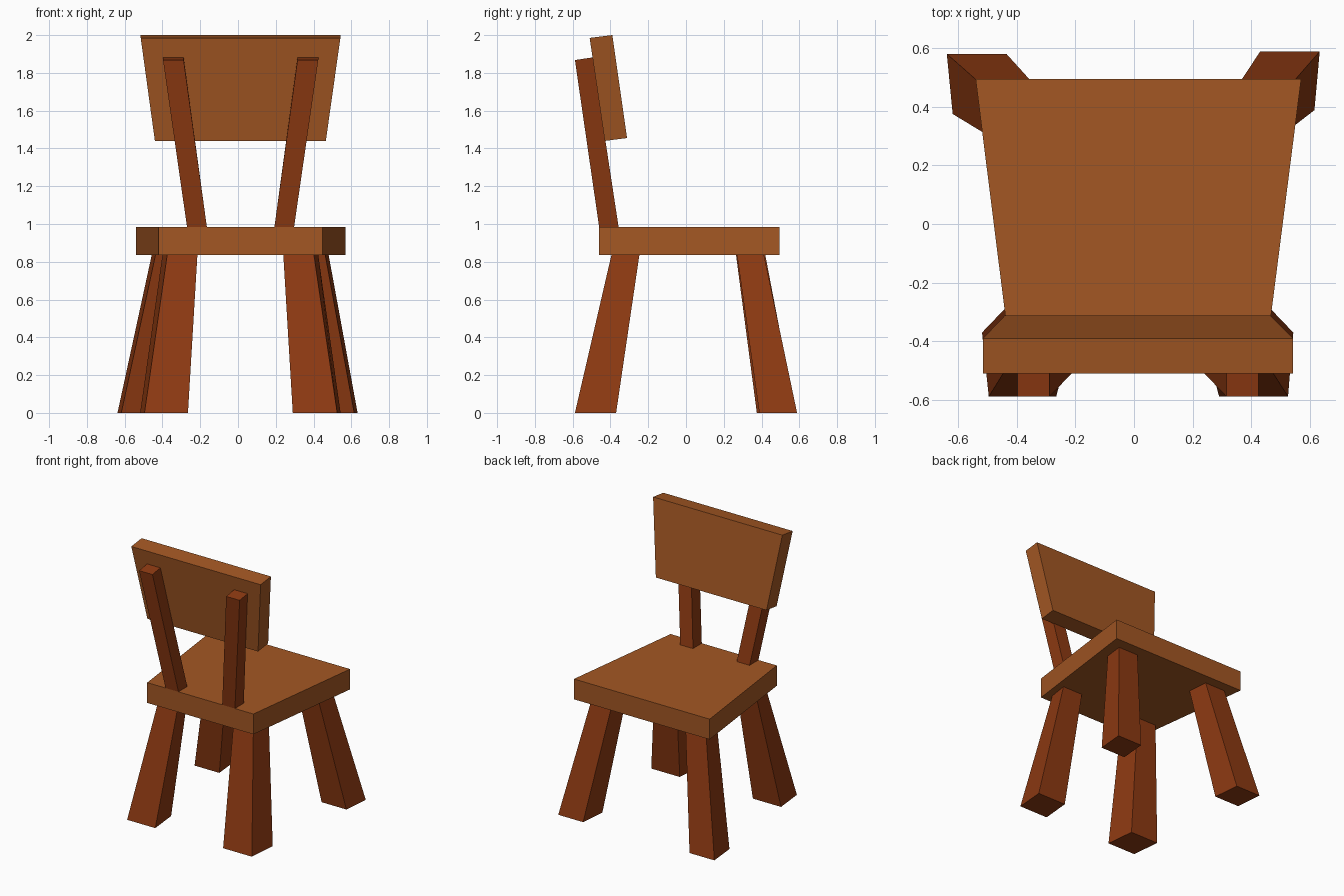
import bpy

if "Cube" in bpy.data.objects:
    bpy.data.objects.remove(bpy.data.objects["Cube"])


def material(name, rgb):
    m = bpy.data.materials.new(name)
    m.diffuse_color = (*rgb, 1.0)
    m.use_nodes = True
    m.node_tree.nodes["Principled BSDF"].inputs["Base Color"].default_value = m.diffuse_color
    return m


WOOD = material("light brown wood", (0.366, 0.095, 0.017))
DARK = material("dark red brown wood", (0.27, 0.042, 0.006))


def loft(name, lower, upper, mat):
    """Six-sided block between two four-point rings (counter-clockwise from above)."""
    mesh = bpy.data.meshes.new(name)
    sides = [(i, (i + 1) % 4, (i + 1) % 4 + 4, i + 4) for i in range(4)]
    mesh.from_pydata(lower + upper, [], [(3, 2, 1, 0), (4, 5, 6, 7)] + sides)
    mesh.materials.append(mat)
    ob = bpy.data.objects.new(name, mesh)
    bpy.context.collection.objects.link(ob)
    return ob


def ring(near, far, near_z, far_z):
    """Ring from a near edge and a far edge, each given as (x0, x1, y)."""
    return [(near[0], near[2], near_z), (near[1], near[2], near_z),
            (far[1], far[2], far_z), (far[0], far[2], far_z)]


# Seat: tapered slab, narrower at the backrest
seat_near, seat_far = (-0.42, 0.448, -0.46), (-0.54, 0.57, 0.495)
UNDER, TOP = 0.835, 0.985
loft("seat", ring(seat_near, seat_far, UNDER, UNDER),
     ring(seat_near, seat_far, TOP, TOP), WOOD)

# Backrest: leaning panel that widens upward
loft("backrest",
     ring((-0.44, 0.465, -0.43), (-0.44, 0.465, -0.312), 1.44, 1.455),
     ring((-0.515, 0.542, -0.51), (-0.515, 0.542, -0.39), 1.985, 2.0), WOOD)

# Backrest posts: splayed bars rising from the seat
for side, foot, head in (("left", (-0.27, -0.165), (-0.397, -0.288)),
                         ("right", (0.193, 0.297), (0.315, 0.425))):
    loft(side + "_backrest_post",
         ring((*foot, -0.46), (*foot, -0.357), TOP, TOP),
         ring((*head, -0.588), (*head, -0.494), 1.868, 1.882), DARK)

# Legs: splayed, thicker at the floor (floor near, floor far, top near, top far)
legs = {
    "left_leg_under_backrest": ((-0.495, -0.265, -0.588), (-0.518, -0.288, -0.37),
                                (-0.375, -0.215, -0.395), (-0.40, -0.24, -0.247)),
    "right_leg_under_backrest": ((0.29, 0.525, -0.588), (0.31, 0.543, -0.37),
                                 (0.24, 0.402, -0.395), (0.26, 0.425, -0.247)),
    "left_leg_at_open_side": ((-0.618, -0.415, 0.375), (-0.638, -0.435, 0.58),
                              (-0.437, -0.275, 0.265), (-0.457, -0.29, 0.42)),
    "right_leg_at_open_side": ((0.412, 0.615, 0.388), (0.43, 0.633, 0.588),
                               (0.298, 0.462, 0.27), (0.315, 0.48, 0.413)),
}
for name, (n0, f0, n1, f1) in legs.items():
    loft(name, ring(n0, f0, 0, 0), ring(n1, f1, UNDER, UNDER), DARK)
